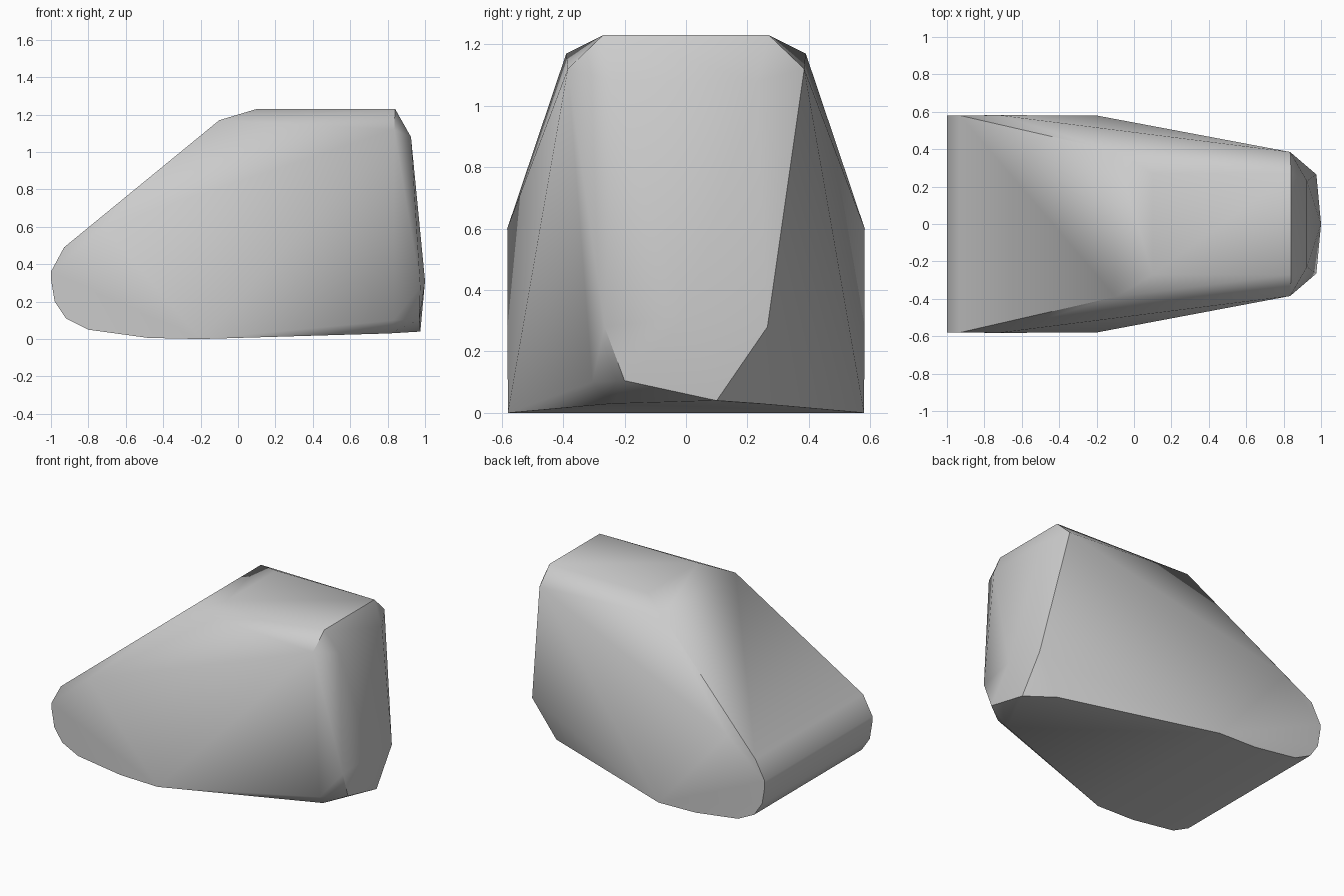
import bpy
import bmesh
import math

cube = bpy.data.objects.get("Cube")
if cube:
    bpy.data.objects.remove(cube)

stone = bpy.data.materials.new("plain grey")
stone.use_nodes = True
grey = (0.6, 0.6, 0.6, 1)
stone.diffuse_color = grey
stone.node_tree.nodes["Principled BSDF"].inputs["Base Color"].default_value = grey

# Full-width nose outline, seen from the front (x, z)
nose = [(-0.93, 0.49), (-1, 0.36), (-1, 0.32), (-0.98, 0.2), (-0.92, 0.11),
        (-0.8, 0.05), (-0.48, 0.006), (-0.2, 0)]
corners = [(x, 0.58, z) for x, z in nose]

# Shoulders, roof and tail corners, mirrored across y
corners += [
    (-0.72, 0.582, 0.6),
    (-0.1, 0.39, 1.17),
    (0.1, 0.27, 1.23),
    (0.84, 0.27, 1.23),
    (0.835, 0.385, 1.12),
    (0.925, 0.23, 1.08),
    (0.975, 0.265, 0.28),
    (0.81, 0.24, 0.03),
]
points = [(x, side * y, z) for x, y, z in corners for side in (-1, 1)]

# Uneven lower tail corners
points += [(1, 0, 0.31), (0.975, 0.1, 0.04),
           (0.97, -0.2, 0.105), (0.83, -0.305, 0.1)]

# Wrap the corners in one convex block
bm = bmesh.new()
for p in points:
    bm.verts.new(p)
hull = bmesh.ops.convex_hull(bm, input=bm.verts[:], use_existing_faces=False)
loose = [v for v in bm.verts if not v.link_faces]
bmesh.ops.delete(bm, geom=loose, context='VERTS')
bmesh.ops.dissolve_limit(bm, angle_limit=math.radians(0.5),
                         verts=bm.verts[:], edges=bm.edges[:])
bmesh.ops.recalc_face_normals(bm, faces=bm.faces[:])
mesh = bpy.data.meshes.new("wedge_block")
bm.to_mesh(mesh)
bm.free()
mesh.materials.append(stone)

block = bpy.data.objects.new("wedge_block", mesh)
bpy.context.collection.objects.link(block)
bpy.ops.object.select_all(action='DESELECT')
block.select_set(True)
bpy.context.view_layer.objects.active = block
bpy.ops.object.shade_smooth_by_angle(angle=math.radians(45))
